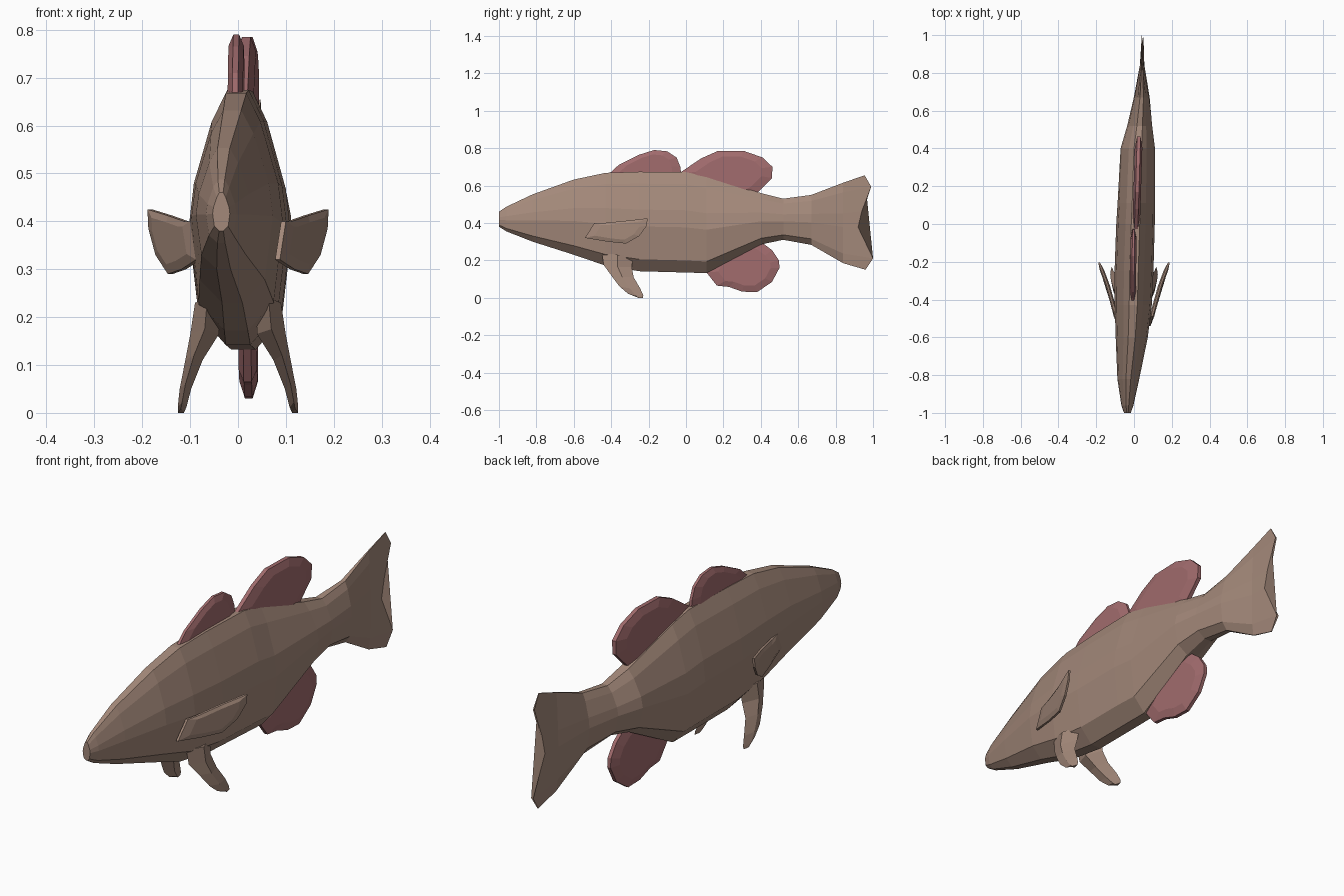
import bpy, bmesh
from mathutils import Vector


def material(name, rgb):
    m = bpy.data.materials.new(name)
    m.diffuse_color = (*rgb, 1)
    return m


BROWN = material("scale brown", (0.37, 0.25, 0.195))
PINK = material("fin pink", (0.36, 0.15, 0.155))


def finish(bm, name, mat):
    bmesh.ops.recalc_face_normals(bm, faces=bm.faces)
    me = bpy.data.meshes.new(name)
    bm.to_mesh(me)
    bm.free()
    me.materials.append(mat)
    ob = bpy.data.objects.new(name, me)
    bpy.context.collection.objects.link(ob)
    return ob


def loft(bm, rings):
    """Bridge equal rings and cap both ends."""
    rings = [[bm.verts.new(p) for p in r] for r in rings]
    n = len(rings[0])
    for a, b in zip(rings, rings[1:]):
        for i in range(n):
            j = (i + 1) % n
            bm.faces.new((a[i], a[j], b[j], b[i]))
    bm.faces.new(rings[0][::-1])
    bm.faces.new(rings[-1])


def interp(table, v):
    """Piecewise linear lookup."""
    if v <= table[0][0]:
        return table[0][1]
    for (a, p), (b, q) in zip(table, table[1:]):
        if v <= b:
            return p + (q - p) * (v - a) / (b - a)
    return table[-1][1]


# Cross-section: height fraction, width fraction, rear edge of the tail
SECTION = [(0, 0.25, 0.96), (0.12, 0.8, 1.0), (0.45, 1, 0.92),
           (0.62, 0.9, 0.94), (0.88, 0.52, 0.99), (1, 0.22, 0.955)]

# Body stations: y, centre x, half width, bottom z, top z
STATIONS = [
    (-1.00, -0.035, 0.018, 0.380, 0.460),
    (-0.96, -0.035, 0.032, 0.355, 0.487),
    (-0.82, -0.030, 0.058, 0.300, 0.553),
    (-0.60, -0.012, 0.085, 0.230, 0.632),
    (-0.43, -0.004, 0.098, 0.172, 0.668),
    (-0.25, 0.000, 0.103, 0.142, 0.674),
    (0.00, 0.008, 0.102, 0.135, 0.672),
    (0.11, 0.012, 0.099, 0.132, 0.648),
    (0.40, 0.020, 0.091, 0.285, 0.560),
    (0.52, 0.030, 0.066, 0.310, 0.530),
    (0.67, 0.041, 0.042, 0.283, 0.550),
    (0.84, 0.043, 0.012, 0.185, 0.615),
    (None, 0.046, 0.006, 0.150, 0.655),
]


def ring(y, cx, hw, lo, hi):
    half = [(w * hw, r if y is None else y, lo + t * (hi - lo)) for t, w, r in SECTION]
    return [(cx + x, yy, z) for x, yy, z in half] + \
           [(cx - x, yy, z) for x, yy, z in reversed(half)]


bm = bmesh.new()
loft(bm, [ring(*s) for s in STATIONS])
finish(bm, "body_and_tail", BROWN)


def fin(name, outline, x_at, mat, rim=0.006, core=0.016, side=1):
    """Thin plate that is thicker in the middle than along its rim."""
    cy = sum(p[0] for p in outline) / len(outline)
    cz = sum(p[1] for p in outline) / len(outline)
    inner = [(cy + (y - cy) * 0.72, cz + (z - cz) * 0.72) for y, z in outline]
    rings = [[Vector((side * (x_at(y, z) + d), y, z)) for y, z in pts]
             for pts, d in ((inner, -core), (outline, -rim), (outline, rim), (inner, core))]
    bm = bmesh.new()
    loft(bm, rings)
    finish(bm, name, mat)


# Upper and lower centre fins
fin("front_dorsal_fin",
    [(-0.42, 0.655), (-0.36, 0.71), (-0.25, 0.765), (-0.17, 0.79), (-0.10, 0.783),
     (-0.05, 0.75), (-0.03, 0.70), (-0.02, 0.60), (-0.38, 0.60)],
    lambda y, z: -0.004 + 0.01 * (y + 0.2), PINK)
fin("rear_dorsal_fin",
    [(-0.03, 0.67), (0.08, 0.745), (0.17, 0.785), (0.31, 0.785), (0.41, 0.75),
     (0.462, 0.70), (0.46, 0.64), (0.38, 0.56), (0.30, 0.52), (0.02, 0.60)],
    lambda y, z: 0.012 + 0.03 * y, PINK, 0.009, 0.02)
fin("anal_fin",
    [(0.11, 0.135), (0.165, 0.065), (0.23, 0.058), (0.30, 0.033), (0.38, 0.03),
     (0.46, 0.085), (0.50, 0.16), (0.497, 0.20), (0.46, 0.255), (0.40, 0.30),
     (0.30, 0.33), (0.15, 0.20)],
    lambda y, z: 0.018 + 0.012 * y, PINK, 0.008, 0.019)

# Paired side and belly fins
PECTORAL_X = [(-0.55, 0.080), (-0.45, 0.105), (-0.33, 0.138), (-0.20, 0.186)]
PELVIC_X = [(0.00, 0.119), (0.06, 0.108), (0.11, 0.092), (0.16, 0.070), (0.25, 0.062)]
for side, label in ((1, "right"), (-1, "left")):
    fin(label + "_pectoral_fin",
        [(-0.54, 0.32), (-0.49, 0.40), (-0.44, 0.40), (-0.32, 0.412), (-0.205, 0.425),
         (-0.21, 0.385), (-0.25, 0.33), (-0.32, 0.29), (-0.42, 0.30)],
        lambda y, z: interp(PECTORAL_X, y), BROWN, 0.005, 0.012, side)
    # Belly fin: stacked rings from root to tip (z, front y, back y, half thickness)
    bm = bmesh.new()
    loft(bm, [[(side * (interp(PELVIC_X, z) + d), y, z + (0.01 if y == a else 0))
               for y, d in ((a, 0), ((a + b) / 2, t), (b, 0), ((a + b) / 2, -t))]
              for z, a, b, t in ((0.23, -0.45, -0.28, 0.026), (0.165, -0.44, -0.29, 0.030),
                                 (0.11, -0.40, -0.28, 0.018), (0.05, -0.355, -0.245, 0.012),
                                 (0.012, -0.31, -0.228, 0.009), (0.0, -0.28, -0.23, 0.006))])
    finish(bm, label + "_pelvic_fin", BROWN)
